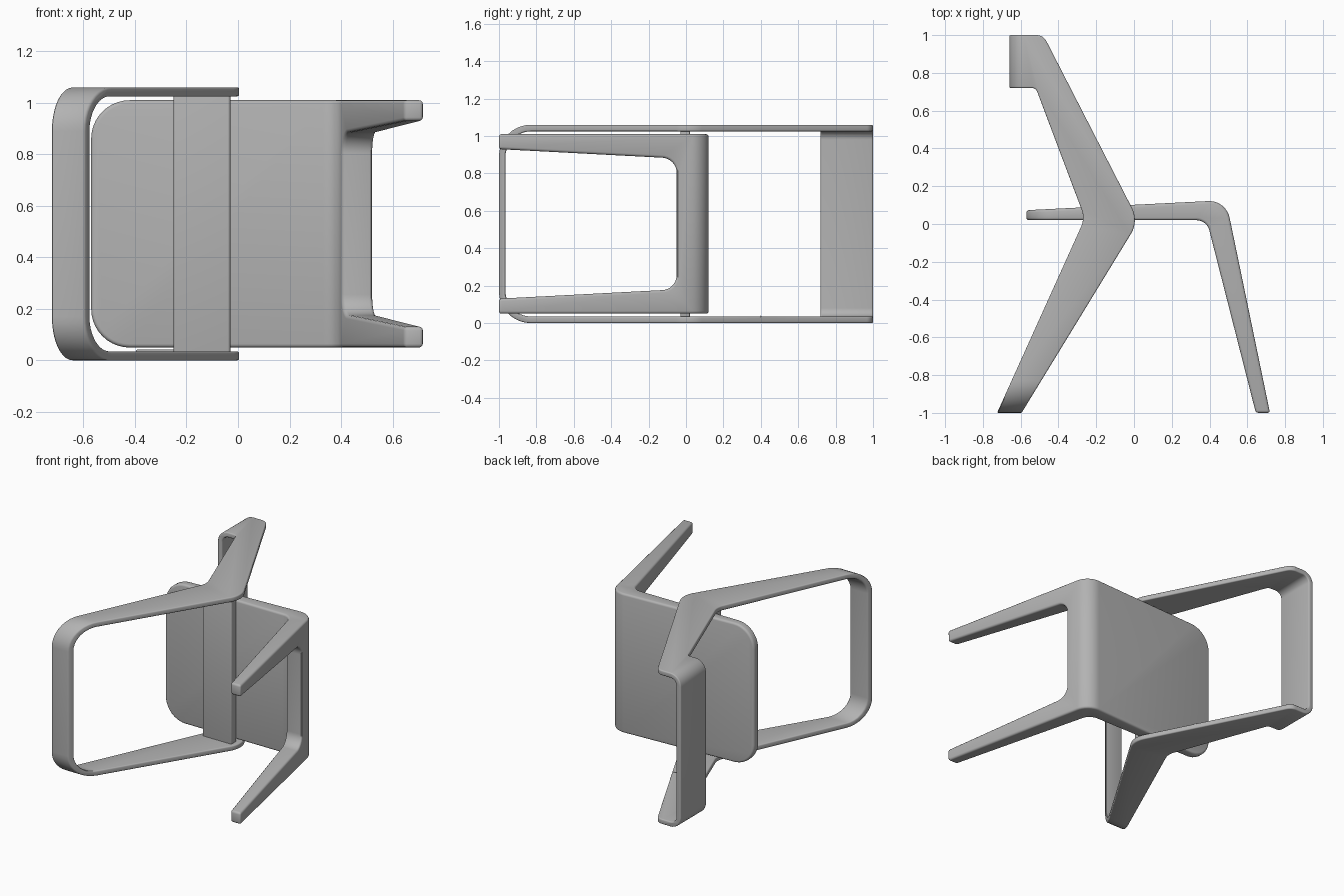
import bpy, bmesh, math
from mathutils import Vector

cube = bpy.data.objects.get("Cube")
if cube:
    bpy.data.objects.remove(cube, do_unlink=True)

grey = bpy.data.materials.new("plain grey")
grey.use_nodes = True
COLOUR = (0.45, 0.45, 0.45, 1)
grey.diffuse_color = COLOUR
grey.node_tree.nodes["Principled BSDF"].inputs["Base Color"].default_value = COLOUR

HEIGHT = 1.06   # overall z size
WALL = 0.035    # thickness of the bent frame band


def rounded(corners, steps=8):
    """Polygon with a fillet of radius r at each (a, b, r) corner."""
    out = []
    for i, (a, b, r) in enumerate(corners):
        p = Vector((a, b))
        if r == 0:
            out.append(p)
            continue
        d1 = (Vector(corners[i - 1][:2]) - p).normalized()
        d2 = (Vector(corners[(i + 1) % len(corners)][:2]) - p).normalized()
        half = d1.angle(d2) / 2
        centre = p + (d1 + d2).normalized() * (r / math.sin(half))
        s = p + d1 * (r / math.tan(half)) - centre
        e = p + d2 * (r / math.tan(half)) - centre
        for k in range(steps + 1):
            t = k / steps
            out.append(centre + (s.lerp(e, t)).normalized() * r)
    return out


def prism(name, corners, axis, lo, hi, round_edges=None, radius=0):
    """Extrude a filleted outline along an axis; optionally round chosen edges."""
    place = {"x": lambda p, t: (t, p.x, p.y),
             "y": lambda p, t: (p.x, t, p.y),
             "z": lambda p, t: (p.x, p.y, t)}[axis]
    pts = rounded(corners)
    bm = bmesh.new()
    a = [bm.verts.new(place(p, lo)) for p in pts]
    b = [bm.verts.new(place(p, hi)) for p in pts]
    bm.faces.new(a)
    bm.faces.new(b)
    for i in range(len(pts)):
        bm.faces.new((a[i - 1], a[i], b[i], b[i - 1]))
    bmesh.ops.recalc_face_normals(bm, faces=bm.faces)
    if round_edges:
        chosen = [e for e in bm.edges if all(round_edges(v.co) for v in e.verts)
                  and abs(e.verts[0].co.z - e.verts[1].co.z) < 0.001]
        bmesh.ops.bevel(bm, geom=chosen, offset=radius, segments=10,
                        profile=0.5, affect="EDGES", clamp_overlap=False)
    mesh = bpy.data.meshes.new(name)
    bm.to_mesh(mesh)
    bm.free()
    mesh.materials.append(grey)
    ob = bpy.data.objects.new(name, mesh)
    bpy.context.collection.objects.link(ob)
    return ob


def finish(ob, cutters=(), width=0.01):
    """Cut, soften the rims and shade smooth."""
    bpy.ops.object.select_all(action="DESELECT")
    bpy.context.view_layer.objects.active = ob
    ob.select_set(True)
    for c in cutters:
        m = ob.modifiers.new("cut", "BOOLEAN")
        m.operation = "DIFFERENCE"
        m.solver = "EXACT"
        m.object = c
        bpy.ops.object.modifier_apply(modifier=m.name)
        bpy.data.objects.remove(c, do_unlink=True)
    m = ob.modifiers.new("soft edges", "BEVEL")
    m.width = width
    m.segments = 3
    m.limit_method = "ANGLE"
    m.angle_limit = math.radians(45)
    m.use_clamp_overlap = False
    bpy.ops.object.modifier_apply(modifier=m.name)
    bpy.ops.object.shade_smooth_by_angle(angle=math.radians(35))


# Side frame: one outline, rounded at the foot, then hollowed into a bent band
frame = prism("side_frame", [
    (-0.66, 0.72, 0), (-0.66, 1, 0), (-0.48, 1, 0.06), (0.025, 0.015, 0.14),
    (-0.595, -1, 0), (-0.725, -1, 0), (-0.26, 0.03, 0.12), (-0.52, 0.72, 0.03),
], "z", 0, HEIGHT, lambda c: c.y < -0.99, 0.17)

# Round the outer corners of the backrest
bm = bmesh.new()
bm.from_mesh(frame.data)
back_edges = [e for e in bm.edges if all(abs(v.co.x + 0.66) < 0.001 and v.co.y > 0.7
              for v in e.verts) and abs(e.verts[0].co.z - e.verts[1].co.z) < 0.001]
bmesh.ops.bevel(bm, geom=back_edges, offset=0.08, segments=8, profile=0.5,
                affect="EDGES", clamp_overlap=False)
bm.to_mesh(frame.data)
bm.free()

top = HEIGHT - WALL
leg_hollow = prism("leg_hollow", [(-1 + WALL, WALL, 0.135), (0.5, WALL, 0),
                                  (0.5, top, 0), (-1 + WALL, top, 0.135)], "x", -2, 2)
back_hollow = prism("back_hollow", [(-0.66 + WALL, WALL, 0.045), (1, WALL, 0),
                                    (1, top, 0), (-0.66 + WALL, top, 0.045)], "y", 0.4, 2)
finish(frame, (leg_hollow, back_hollow), 0.008)

# Cross rail under the seat
rail = prism("cross_rail", [(-0.25, -0.03, 0.01), (-0.03, -0.03, 0.01),
                            (-0.03, 0.021, 0), (-0.25, 0.021, 0)],
             "z", WALL - 0.005, top + 0.005)
finish(rail, width=0.003)

# Seat and front legs: one bent slab with a tapered opening between the legs
seat = prism("seat_and_front_legs", [
    (-0.57, 0.02, 0), (0.385, 0.02, 0.07), (0.645, -1, 0), (0.72, -1, 0),
    (0.487, 0.126, 0.11), (-0.57, 0.073, 0),
], "z", 0.05, 1.01, lambda c: c.x < -0.56, 0.15)
opening = prism("leg_opening", [(-1.1, 0.125, 0), (-0.05, 0.18, 0.08),
                                (-0.05, 0.88, 0.08), (-1.1, 0.935, 0)], "x", 0.1, 2)
finish(seat, (opening,), 0.014)
